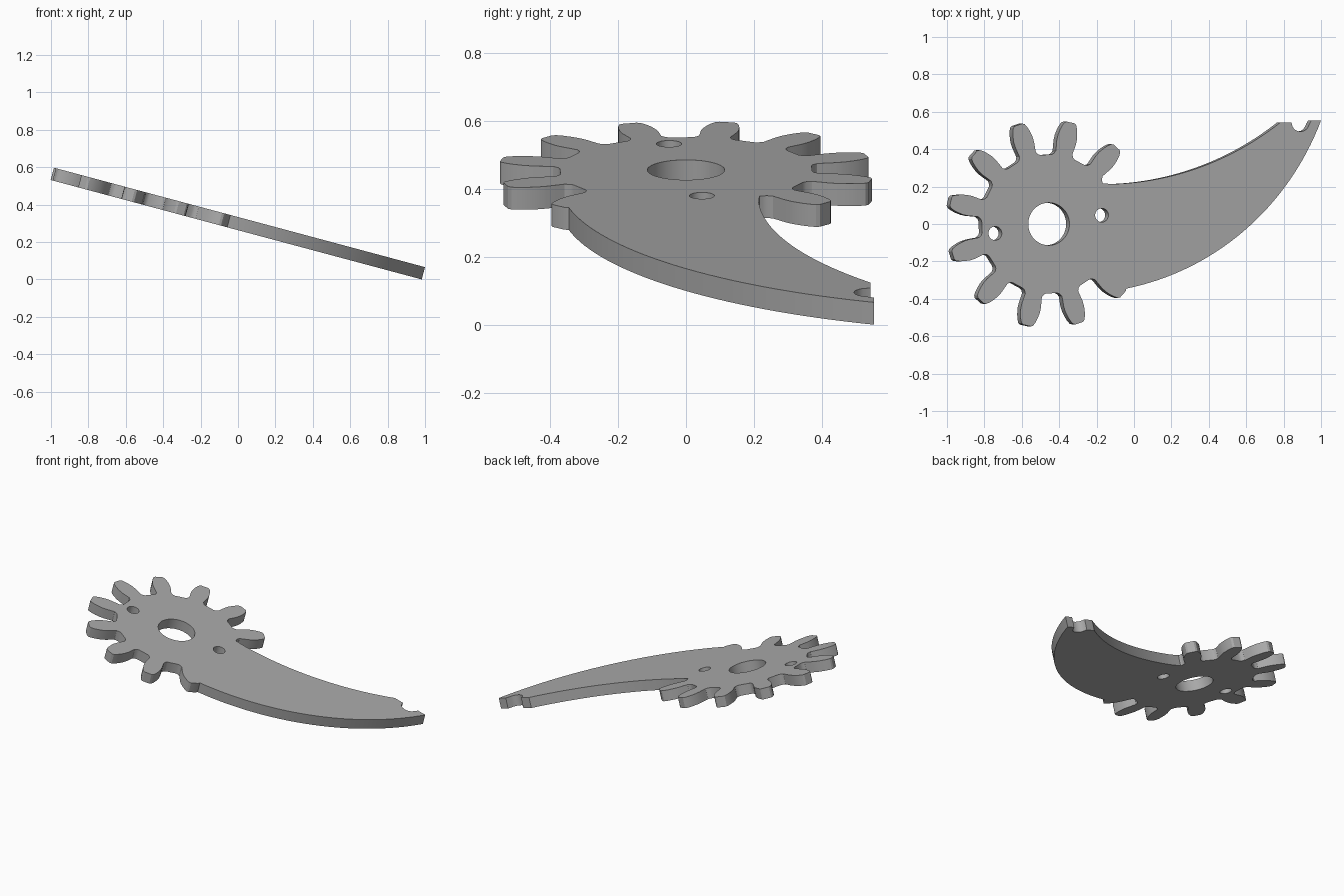
import bpy, bmesh, math
from mathutils import Vector

old = bpy.data.objects.get("Cube")
if old:
    bpy.data.objects.remove(old, do_unlink=True)

TILT = math.radians(15)
C = math.cos(TILT)
THICK = 0.068
HUB = Vector((-0.455 / C, 0))


def flat(x, y):
    """Point on the plate from its position seen from above."""
    return Vector((x / C, y))


def arc(a, b, sag, n):
    """Circular arc from a to b bulging to the right of its direction."""
    half = (b - a).length / 2
    d = (b - a).normalized()
    side = Vector((d.y, -d.x))
    r = (half * half + sag * sag) / (2 * sag)
    mid = (a + b) / 2 - side * (r - sag)
    w = math.asin(half / r)
    angles = [w * (2 * i / n - 1) for i in range(n + 1)]
    return [mid + side * r * math.cos(t) + d * r * math.sin(t) for t in angles]


def circle(c, r, n):
    return [c + Vector((math.cos(t), math.sin(t))) * r
            for t in (2 * math.pi * i / n for i in range(n))]


# Half of a tooth: (radius, half width) from root to tip
FLANK = [(0.366, 0.066), (0.374, 0.055), (0.39, 0.047), (0.415, 0.05), (0.445, 0.054),
         (0.475, 0.054), (0.505, 0.049), (0.53, 0.042), (0.549, 0.033), (0.556, 0.022)]


def tooth(angle):
    out = Vector((math.cos(angle), math.sin(angle)))
    side = Vector((-out.y, out.x))
    up = [HUB + out * r - side * w for r, w in FLANK]
    down = [HUB + out * r + side * w for r, w in reversed(FLANK)]
    return up + down


# Outline: lower blade edge, notched tip, upper blade edge, ten teeth
tip = flat(1.0, 0.553)
outline = arc(flat(-0.04, -0.345), tip, 0.18, 32)
outline += [flat(0.948, 0.553), flat(0.938, 0.535)]
outline += [flat(0.89 + 0.046 * math.cos(t), 0.538 + 0.044 * math.sin(t))
            for t in (-math.pi * i / 8 for i in range(1, 8))]
outline += [flat(0.842, 0.543), flat(0.783, 0.543)]
upper = arc(flat(-0.1, 0.214), flat(0.783, 0.543), 0.075, 24)
outline += list(reversed(upper))
outline.append(flat(-0.165, 0.216))
for k in range(10):
    outline += tooth(math.radians(47.5 + 30 * k))
while (outline[-1] - HUB).length < 0.553:   # last tooth runs into the blade
    outline.pop()

# Bore and two pin holes
loops = [outline, circle(HUB, 0.114, 48),
         circle(flat(-0.172, 0.047), 0.037, 24), circle(flat(-0.742, -0.05), 0.037, 24)]

# Fill the profile and give it thickness
curve = bpy.data.curves.new("gear_blade_profile", "CURVE")
curve.dimensions = "2D"
curve.fill_mode = "BOTH"
curve.extrude = THICK / 2
for pts in loops:
    s = curve.splines.new("POLY")
    s.points.add(len(pts) - 1)
    for p, v in zip(s.points, pts):
        p.co = (v.x, v.y, 0, 1)
    s.use_cyclic_u = True
helper = bpy.data.objects.new("gear_blade_profile", curve)
bpy.context.collection.objects.link(helper)
bpy.context.view_layer.update()
deps = bpy.context.evaluated_depsgraph_get()
mesh = bpy.data.meshes.new_from_object(helper.evaluated_get(deps))
bpy.data.objects.remove(helper, do_unlink=True)

bm = bmesh.new()
bm.from_mesh(mesh)
bmesh.ops.remove_doubles(bm, verts=bm.verts, dist=0.0005)
bmesh.ops.recalc_face_normals(bm, faces=bm.faces)
bm.to_mesh(mesh)
bm.free()

# Plain grey metal
grey = bpy.data.materials.new("plain_grey")
grey.use_nodes = True
colour = (0.4, 0.4, 0.4, 1)
grey.diffuse_color = colour
grey.node_tree.nodes["Principled BSDF"].inputs["Base Color"].default_value = colour
mesh.materials.clear()
mesh.materials.append(grey)

# Tilted plate
plate = bpy.data.objects.new("gear_blade", mesh)
bpy.context.collection.objects.link(plate)
plate.rotation_euler = (0, TILT, 0)
plate.location = (-0.009, 0, 0.301)
bpy.context.view_layer.objects.active = plate
plate.select_set(True)
bpy.ops.object.shade_smooth_by_angle(angle=math.radians(30))
